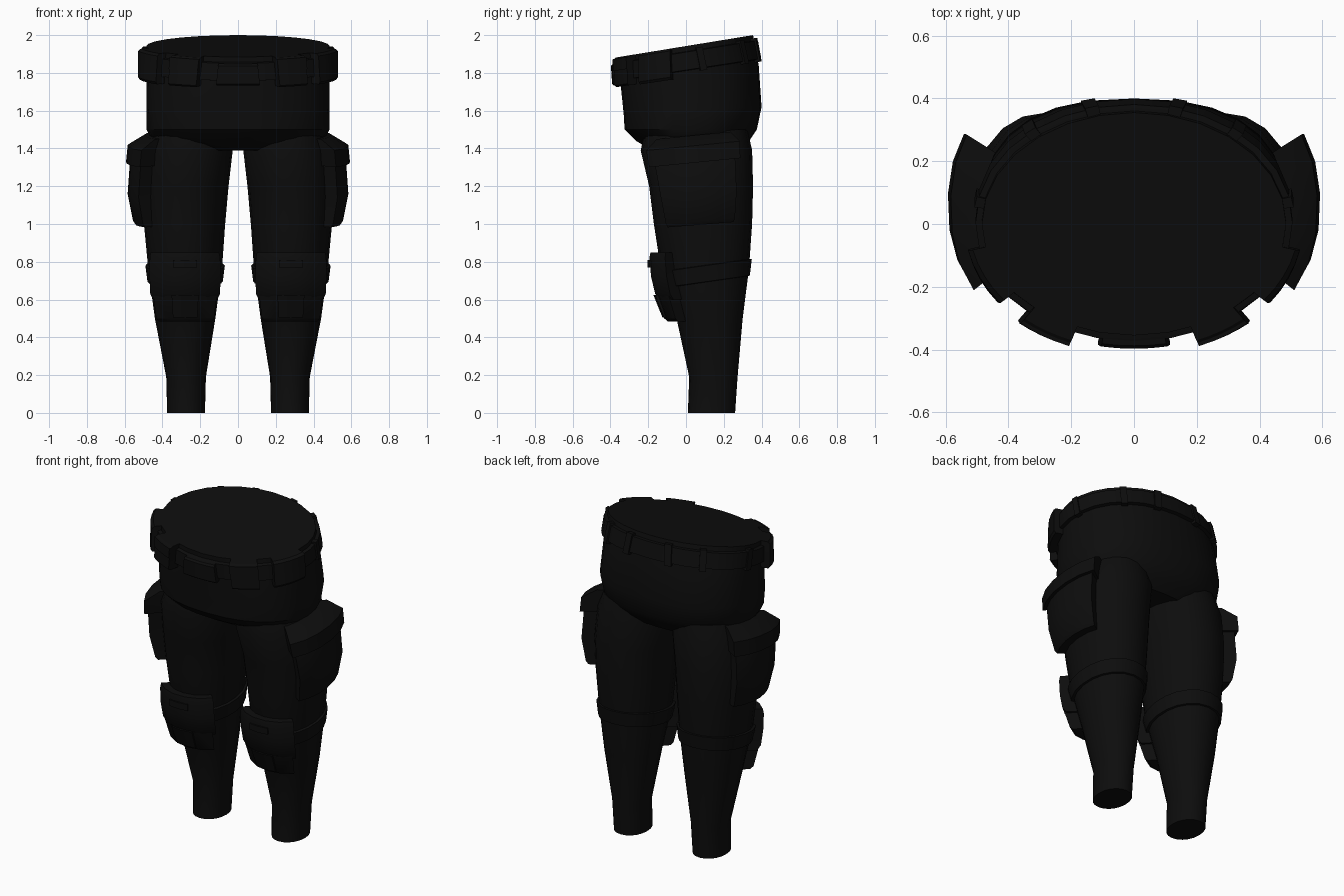
import bpy, bmesh
from math import sin, cos, radians, copysign

cube = bpy.data.objects.get("Cube")
if cube:
    bpy.data.objects.remove(cube, do_unlink=True)

black = bpy.data.materials.new("black cloth")
black.use_nodes = True
colour = (0.004, 0.004, 0.004, 1)
black.diffuse_color = colour
black.node_tree.nodes["Principled BSDF"].inputs["Base Color"].default_value = colour

# Cross-sections: height, centre x, centre y, radius x, radius y, tilt, squareness
PELVIS = [
    (1.39, 0, .05, .38, .23, 0, 2.2),
    (1.44, 0, .035, .45, .30, 0, 2.2),
    (1.50, 0, .025, .485, .35, 0, 2.3),
    (1.60, 0, .035, .485, .365, .05, 2.5),
    (1.78, 0, .02, .485, .365, .15, 2.2),
    (1.942, 0, .0, .485, .355, .163, 2),
]
LEG = [
    (0, .275, .135, .10, .125, 0, 2.1),
    (.19, .275, .145, .105, .128, 0, 2.1),
    (.50, .28, .125, .16, .175, 0, 2.1),
    (.76, .28, .10, .195, .233, 0, 2.1),
    (1.0, .283, .09, .215, .26, 0, 2.1),
    (1.2, .28, .08, .23, .275, 0, 2.1),
    (1.39, .26, .055, .232, .295, 0, 2.2),
    (1.5, .25, .055, .2, .27, 0, 2.2),
]


def section(profile, z):
    """Interpolate a cross-section at height z."""
    for a, b in zip(profile, profile[1:]):
        if z <= b[0]:
            break
    t = (z - a[0]) / (b[0] - a[0])
    return [p + (q - p) * t for p, q in zip(a, b)]


def point(profile, z, degrees, offset=0, tilt=0):
    """Surface point; zero degrees is the front, ninety the outside."""
    z, cx, cy, rx, ry, lean, n = section(profile, z)
    s, c = sin(radians(degrees)), cos(radians(degrees))
    x = cx + (rx + offset) * copysign(abs(s) ** (2 / n), s)
    y = cy - (ry + offset) * copysign(abs(c) ** (2 / n), c)
    return x, y, z + (lean + tilt) * y


def loft(name, loops, mirror):
    bm = bmesh.new()
    rows = [[bm.verts.new(p) for p in loop] for loop in loops]
    count = len(rows[0])
    for low, high in zip(rows, rows[1:]):
        for i in range(count):
            j = (i + 1) % count
            bm.faces.new((low[i], low[j], high[j], high[i]))
    bm.faces.new(rows[0][::-1])
    bm.faces.new(rows[-1])
    bmesh.ops.recalc_face_normals(bm, faces=bm.faces)
    mesh = bpy.data.meshes.new(name)
    bm.to_mesh(mesh)
    bm.free()
    mesh.materials.append(black)
    obj = bpy.data.objects.new(name, mesh)
    bpy.context.collection.objects.link(obj)
    bpy.ops.object.select_all(action='DESELECT')
    obj.select_set(True)
    bpy.context.view_layer.objects.active = obj
    bpy.ops.object.shade_smooth_by_angle(angle=radians(32))
    if mirror:
        mod = obj.modifiers.new("Mirror", 'MIRROR')
        mod.use_mirror_merge = False
    return obj


def wrap(name, profile, rows, sides=24, tilt=0, mirror=True):
    """Closed band round a body part; rows are (height, offset)."""
    return loft(name, [[point(profile, z, 360 * i / sides, d, tilt)
                        for i in range(sides)] for z, d in rows], mirror)


def patch(name, profile, rows, start, end, steps=4, tilt=0, mirror=True):
    """Solid padded panel that follows part of a body surface."""
    angles = [start + (end - start) * i / steps for i in range(steps + 1)]
    loops = []
    for z, d in rows:
        outer = [point(profile, z, a, d, tilt) for a in angles]
        inner = [point(profile, z, a, -.03, tilt) for a in reversed(angles)]
        loops.append(outer + inner)
    return loft(name, loops, mirror)


# Trousers
wrap("pelvis", PELVIS, [(r[0], 0) for r in PELVIS], sides=28, mirror=False)
wrap("leg", LEG, [(r[0], 0) for r in LEG], sides=20)

# Belt with its buckle, pouches and loops
wrap("belt", PELVIS, [(1.81, -.01), (1.815, .02), (1.91, .02), (1.915, -.01)],
     sides=28, mirror=False)
patch("buckle", PELVIS, [(1.79, .035), (1.80, .045), (1.90, .045), (1.91, .035)],
      -11, 11, mirror=False)
patch("front_pouch", PELVIS, [(1.78, .05), (1.79, .06), (1.93, .06), (1.942, .045)],
      22, 41)
patch("front_pouch_flap", PELVIS, [(1.87, .065), (1.935, .065)], 22, 41)
patch("hip_pouch", PELVIS, [(1.775, .045), (1.79, .055), (1.93, .055), (1.942, .04)],
      52, 78)
for angle in (100, 140, 165):
    patch("belt_loop", PELVIS, [(1.80, .028), (1.925, .028)],
          angle - 2.5, angle + 2.5, steps=1)

# Thigh pockets
patch("thigh_pocket", LEG,
      [(.99, .045), (1.01, .058), (1.15, .078), (1.34, .075), (1.40, .06)],
      53, 121, steps=5, tilt=.08)
patch("pocket_flap", LEG, [(1.32, .095), (1.41, .10), (1.465, .03)],
      49, 124, steps=5, tilt=.1)

# Knee pads and straps
wrap("knee_strap", LEG, [(.675, -.01), (.68, .015), (.765, .015), (.77, -.01)],
     sides=20, tilt=.14)
patch("knee_pad", LEG,
      [(.60, .06), (.63, .075), (.72, .068), (.82, .055), (.85, .045)],
      -46, 46, steps=5)
patch("shin_pad", LEG, [(.485, .05), (.50, .065), (.62, .07)], -42, 42)
patch("shin_panel", LEG, [(.505, .073), (.625, .083)], -15, 15, steps=2)
patch("knee_panel", LEG, [(.77, .068), (.81, .063)], -13, 13, steps=2)
